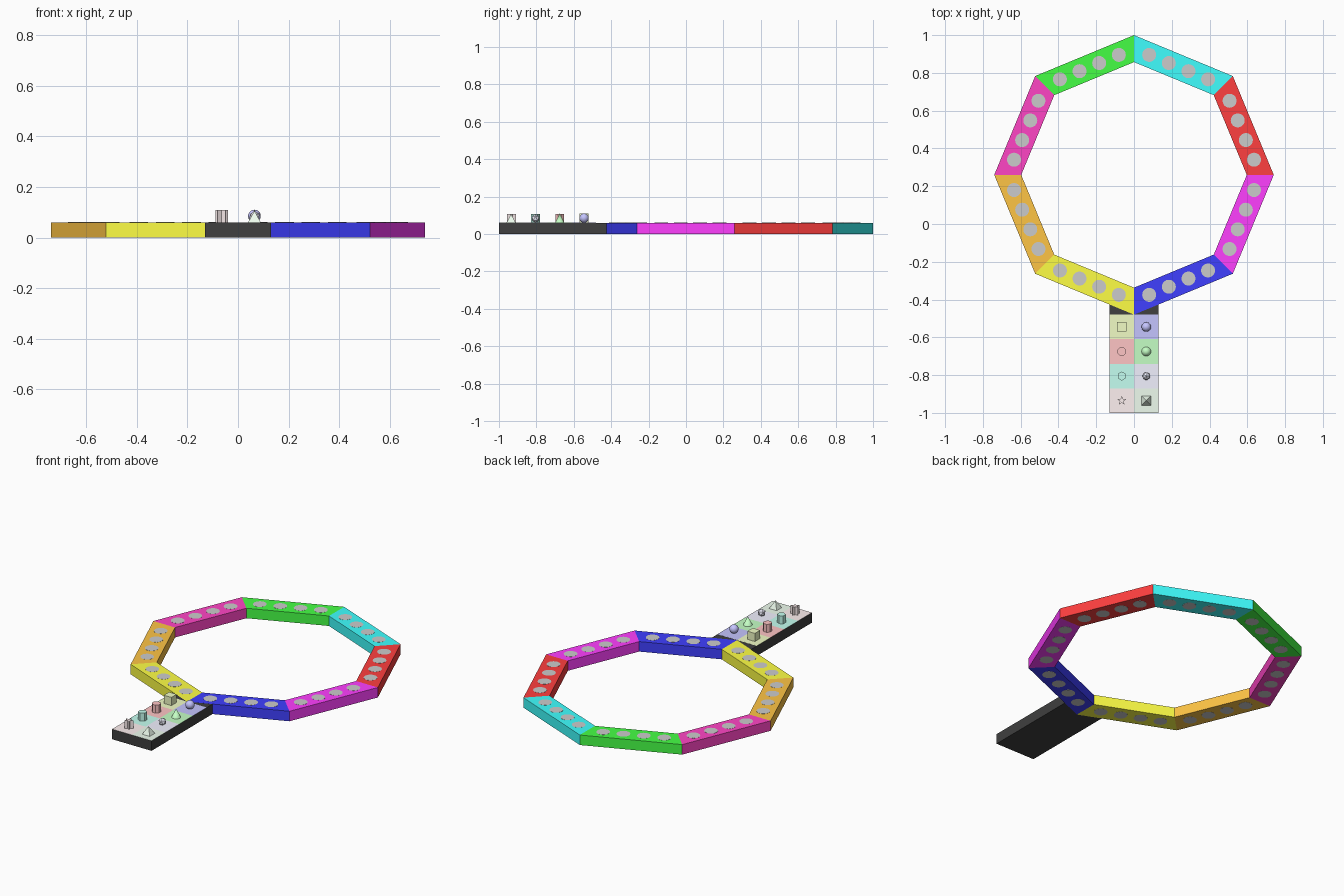
import bpy, bmesh, math
from mathutils import Vector

if "Cube" in bpy.data.objects:
    bpy.data.objects.remove(bpy.data.objects["Cube"])

H = 0.06                      # thickness of ring and board
CY, R_OUT, R_IN = 0.26, 0.74, 0.597


def paint(obj, name, rgb):
    mat = bpy.data.materials.new(name)
    mat.diffuse_color = (*rgb, 1)
    mat.use_nodes = True
    mat.node_tree.nodes["Principled BSDF"].inputs["Base Color"].default_value = mat.diffuse_color
    obj.data.materials.append(mat)


def finish(bm, name, rgb=None, smooth=False):
    bmesh.ops.recalc_face_normals(bm, faces=bm.faces)
    for f in bm.faces:
        f.smooth = smooth
    mesh = bpy.data.meshes.new(name)
    bm.to_mesh(mesh)
    bm.free()
    obj = bpy.data.objects.new(name, mesh)
    bpy.context.collection.objects.link(obj)
    if rgb:
        paint(obj, name + "_colour", rgb)
    return obj


def prism(name, pts, z0, z1, rgb=None):
    bm = bmesh.new()
    face = bm.faces.new([bm.verts.new((x, y, z0)) for x, y in pts])
    ext = bmesh.ops.extrude_face_region(bm, geom=[face], use_keep_orig=True)
    for v in ext["geom"]:
        if isinstance(v, bmesh.types.BMVert):
            v.co.z = z1
    return finish(bm, name, rgb)


def ngon(x, y, r, n, start=90, r2=None):
    pts = []
    for i in range(n):
        a = math.radians(start) + math.tau * i / n
        rad = r2 if r2 and i % 2 else r
        pts.append((x + rad * math.cos(a), y + rad * math.sin(a)))
    return pts


def box_pts(x, y, half):
    return [(x - half, y - half), (x + half, y - half), (x + half, y + half), (x - half, y + half)]


def cone(name, x, y, z, r, h, n, rgb, turn=0.0):
    bm = bmesh.new()
    bmesh.ops.create_cone(bm, cap_ends=True, segments=n, radius1=r, radius2=0, depth=h)
    bmesh.ops.remove_doubles(bm, verts=bm.verts, dist=1e-5)
    c, s = math.cos(turn), math.sin(turn)
    for v in bm.verts:
        px, py, pz = v.co
        v.co = (x + c * px - s * py, y + s * px + c * py, z + pz + h / 2)
    obj = finish(bm, name, rgb)
    return obj


def ring_pt(k, r):
    a = math.radians(90 - 45 * k)
    return Vector((r * math.cos(a), CY + r * math.sin(a)))


# Octagonal ring: eight mitred segments, clockwise from the top
SIDES = [("cyan", (0.05, 1, 1)), ("red", (1, 0.05, 0.05)), ("magenta", (1, 0.05, 1)),
         ("blue", (0.05, 0.05, 1)), ("yellow", (1, 1, 0.06)), ("orange", (1, 0.56, 0.06)),
         ("pink", (1, 0.06, 0.56)), ("green", (0.06, 1, 0.06))]
R_MID = (R_OUT + R_IN) / 2
for k, (label, rgb) in enumerate(SIDES):
    quad = [ring_pt(k, R_OUT), ring_pt(k + 1, R_OUT), ring_pt(k + 1, R_IN), ring_pt(k, R_IN)]
    prism("ring_segment_" + label, quad, 0.0004, H, rgb)
    # Four grey plugs set through each segment
    a, b = ring_pt(k, R_MID), ring_pt(k + 1, R_MID)
    for i in range(4):
        p = a.lerp(b, 0.17 + 0.22 * i)
        plug = prism(f"plug_{label}_{i + 1}", ngon(p.x, p.y, 0.037, 32), 0, H + 0.0005)
        for f in plug.data.polygons:
            f.use_smooth = len(f.vertices) == 4
        plug.data.set_sharp_from_angle(angle=math.radians(30))

# Black handle board
prism("handle_board", [(-0.13, -1), (0.13, -1), (0.13, -0.425), (-0.13, -0.425)],
      0.0004, H - 0.0003, (0.05, 0.05, 0.05))

# Pale tiles, two columns of four, each carrying one small solid
LEFT = [(0.88, 0.98, 0.56), (1, 0.56, 0.56), (0.56, 1, 0.88), (1, 0.88, 0.88)]
RIGHT = [(0.56, 0.56, 1), (0.56, 1, 0.56), (0.88, 0.88, 1), (0.86, 0.98, 0.86)]
Z, TOP = H, H + 0.048
rows = [-0.545 - 0.13 * i for i in range(4)]
for x, colours, side in ((-0.065, LEFT, "left"), (0.065, RIGHT, "right")):
    for i, y in enumerate(rows):
        prism(f"tile_{side}_{i + 1}", box_pts(x, y, 0.065), Z - 0.0003, Z + 0.0003, colours[i])

# Left column: cube, octagonal prism, hexagonal prism, star prism
x = -0.065
prism("cube_piece", box_pts(x, rows[0], 0.025), Z, TOP + 0.001, LEFT[0])
prism("round_prism_piece", ngon(x, rows[1], 0.025, 8, 22.5), Z, TOP, LEFT[1])
prism("hexagon_prism_piece", ngon(x, rows[2], 0.024, 6), Z, TOP, LEFT[2])
prism("star_prism_piece", ngon(x, rows[3], 0.026, 10, 90, 0.0105), Z, TOP, LEFT[3])

# Right column: sphere, cone, faceted ball, pyramid
x = 0.065
bm = bmesh.new()
bmesh.ops.create_uvsphere(bm, u_segments=32, v_segments=16, radius=0.025)
bmesh.ops.translate(bm, verts=bm.verts, vec=(x, rows[0], Z + 0.025))
finish(bm, "sphere_piece", RIGHT[0], smooth=True)

green_cone = cone("cone_piece", x, rows[1], Z, 0.025, 0.05, 32, RIGHT[1])
for f in green_cone.data.polygons:
    f.use_smooth = len(f.vertices) == 3
green_cone.data.set_sharp_from_angle(angle=math.radians(30))

bm = bmesh.new()
bmesh.ops.create_icosphere(bm, subdivisions=1, radius=0.023)
bmesh.ops.translate(bm, verts=bm.verts, vec=(x, rows[2], Z + 0.023))
finish(bm, "faceted_ball_piece", RIGHT[2])

cone("pyramid_piece", x, rows[3], Z, 0.025 * math.sqrt(2), 0.046, 4, RIGHT[3], math.radians(45))
